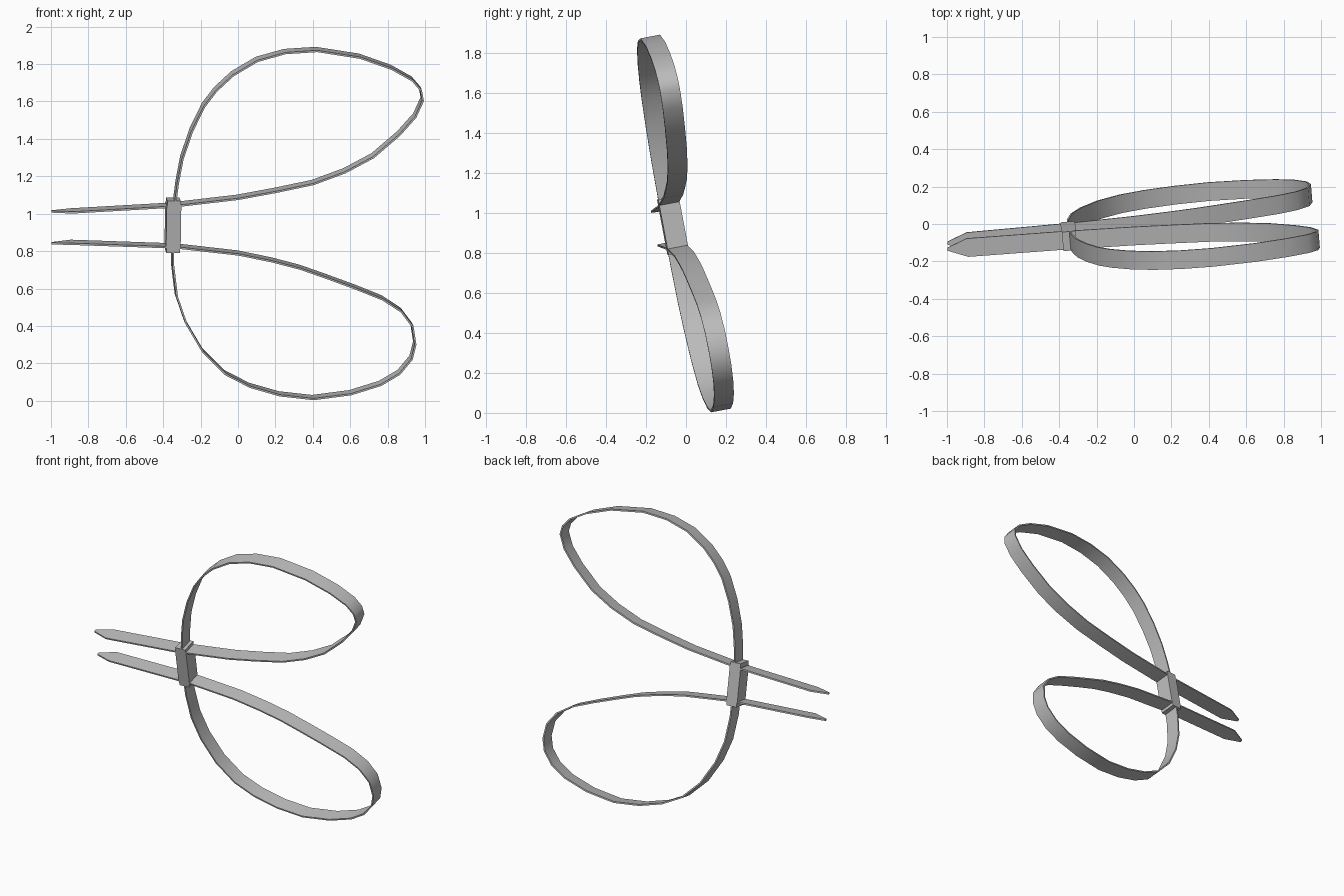
import bpy, bmesh, math
from mathutils import Vector, Matrix

cube = bpy.data.objects.get("Cube")
if cube:
    bpy.data.objects.remove(cube, do_unlink=True)

grey = bpy.data.materials.new("grey plastic")
grey.use_nodes = True
grey.diffuse_color = (0.5, 0.5, 0.5, 1)
grey.node_tree.nodes["Principled BSDF"].inputs["Base Color"].default_value = (0.5, 0.5, 0.5, 1)

# The whole tie lies in one slightly tilted plane
SLOPE_X, SLOPE_Z = 0.085, -0.19
HEAD = Vector((-0.348, -0.065, 0.938))
across = Vector((-SLOPE_X, 1, -SLOPE_Z)).normalized()
WIDTH, THICK = 0.1, 0.01


def on_plane(x, z):
    return Vector((x, HEAD.y + SLOPE_X * (x - HEAD.x) + SLOPE_Z * (z - HEAD.z), z))


def finish(name, bm):
    bmesh.ops.recalc_face_normals(bm, faces=bm.faces)
    mesh = bpy.data.meshes.new(name)
    bm.to_mesh(mesh)
    bm.free()
    mesh.materials.append(grey)
    ob = bpy.data.objects.new(name, mesh)
    bpy.context.collection.objects.link(ob)
    return ob


def strap(name, path):
    """Sweep a flat rectangle along the path, tapering to a point at the tail."""
    bm = bmesh.new()
    pts = [on_plane(x, z) for x, z in path]
    rings = []
    for i, p in enumerate(pts):
        tangent = (pts[min(i + 1, len(pts) - 1)] - pts[max(i - 1, 0)]).normalized()
        out = across.cross(tangent).normalized() * THICK / 2
        side = across * WIDTH / 2 * (0.16 if i == 0 else 1)
        rings.append([bm.verts.new(p + a * out + b * side)
                      for a, b in ((-1, -1), (1, -1), (1, 1), (-1, 1))])
    for r, s in zip(rings, rings[1:]):
        for k in range(4):
            bm.faces.new((r[k], r[k - 1], s[k - 1], s[k]))
    bm.faces.new(rings[0])
    bm.faces.new(rings[-1])
    ob = finish(name, bm)
    bpy.ops.object.select_all(action='DESELECT')
    ob.select_set(True)
    bpy.context.view_layer.objects.active = ob
    bpy.ops.object.shade_smooth_by_angle(angle=math.radians(35))


# Straps: tail tip, through the head, round the loop and back to the head
strap("upper_strap", [
    (-0.997, 1.012), (-0.89, 1.015), (-0.4, 1.043), (-0.3, 1.053), (0, 1.088),
    (0.2, 1.125), (0.4, 1.167), (0.57, 1.23), (0.72, 1.31), (0.86, 1.43),
    (0.945, 1.525), (0.985, 1.612), (0.975, 1.667), (0.93, 1.72), (0.82, 1.782),
    (0.65, 1.842), (0.42, 1.878), (0.25, 1.867), (0.1, 1.825), (-0.03, 1.748),
    (-0.12, 1.665), (-0.185, 1.58), (-0.25, 1.447), (-0.3, 1.3), (-0.325, 1.17),
    (-0.338, 1.07)])
strap("lower_strap", [
    (-0.997, 0.842), (-0.89, 0.847), (-0.4, 0.83), (-0.3, 0.824), (0, 0.79),
    (0.18, 0.753), (0.33, 0.714), (0.47, 0.665), (0.62, 0.61), (0.77, 0.55),
    (0.87, 0.485), (0.93, 0.405), (0.945, 0.308), (0.925, 0.23), (0.86, 0.152),
    (0.76, 0.093), (0.6, 0.043), (0.4, 0.017), (0.22, 0.037), (0.06, 0.083),
    (-0.07, 0.15), (-0.19, 0.268), (-0.28, 0.42), (-0.33, 0.565), (-0.35, 0.73),
    (-0.35, 0.81)])

# Head: central block plus a slightly narrower cap outside each tail slot
up = (Vector((0, 0, 1)) - across * across.z).normalized()
right = across.cross(up).normalized()
frame = Matrix((right, across, up)).transposed().to_4x4()


def head_box(name, x, z, width, depth, height):
    bm = bmesh.new()
    bmesh.ops.create_cube(bm, size=1)
    place = Matrix.Translation(HEAD) @ frame @ Matrix.Translation((x, 0, z))
    bm.transform(place @ Matrix.Diagonal((width, depth, height, 1)))
    finish(name, bm)


head_box("head_block", 0, 0, 0.078, 0.104, 0.23)
for end, sign in (("upper", 1), ("lower", -1)):
    head_box(end + "_head_cap", 0, sign * 0.126, 0.072, 0.104, 0.032)
